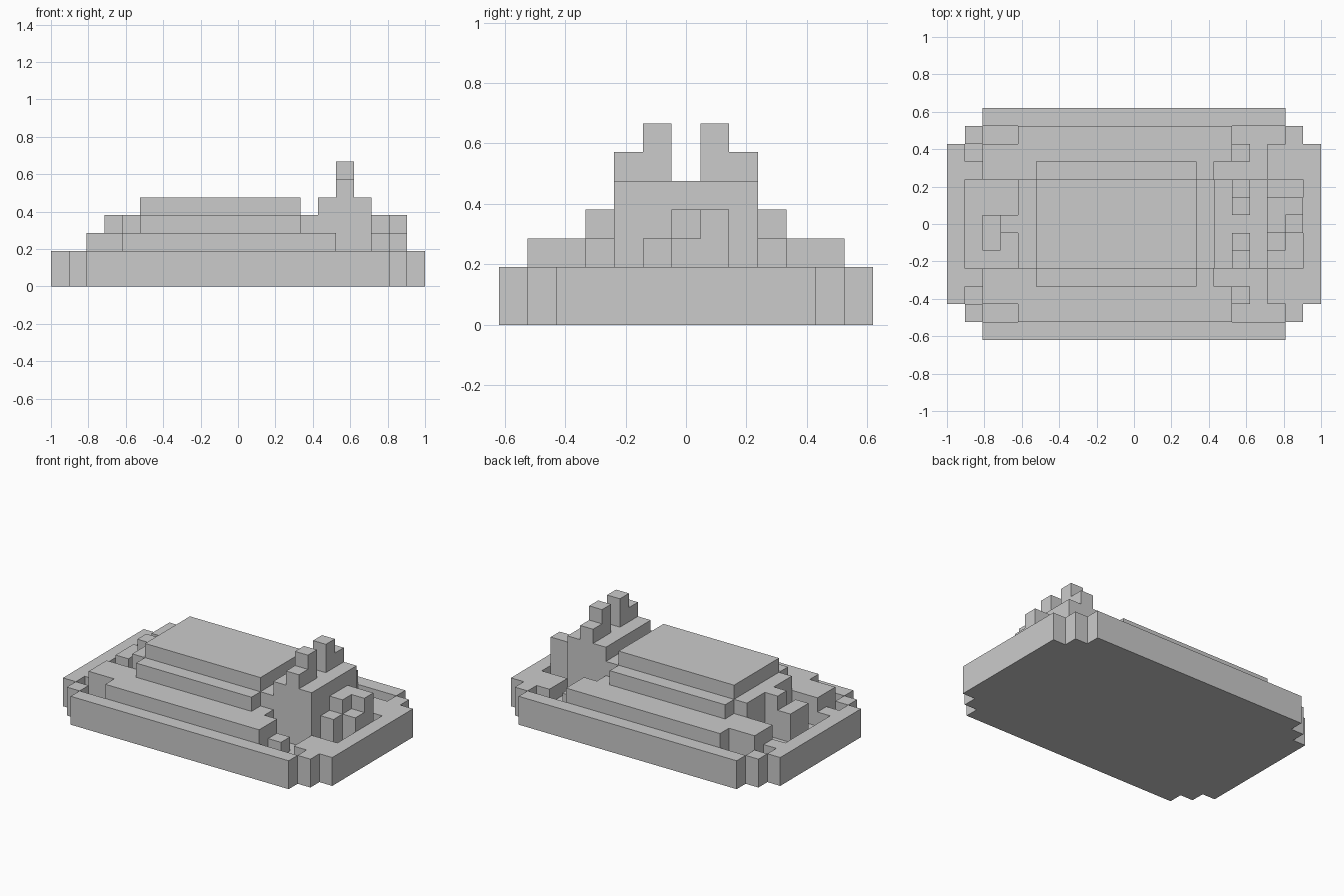
import bpy, bmesh, math

if "Cube" in bpy.data.objects:
    bpy.data.objects.remove(bpy.data.objects["Cube"])

U = 2 / 21            # block size: the model is 21 x 13 x 7 blocks
NX, NY = 21, 13
cells = {}            # (i, j) -> (part name, height in blocks)


def paint(part, x0, x1, y0, y1, h, mirror=False):
    """Raise a rectangle of block columns to height h for the named part."""
    for i in range(x0, x1):
        for j in range(y0, y1):
            cells[i, j] = (part, h)
            if mirror:
                cells[i, NY - 1 - j] = (part, h)


def height(i, j):
    return cells.get((i, j), ("", 0))[1]


# rimmed base with stepped corners
paint("base", 2, 19, 0, 13, 2)
paint("base", 1, 20, 1, 12, 2)
paint("base", 0, 21, 2, 11, 2)

# sunken pool around the body
paint("pool", 15, 18, 3, 4, 1, True)
paint("pool", 16, 18, 2, 3, 1, True)
paint("pool", 16, 19, 1, 2, 1, True)
paint("pool", 2, 4, 1, 2, 1, True)
paint("pool", 1, 2, 2, 3, 1, True)
paint("pool", 1, 20, 4, 9, 1)

# front steps beside the head
paint("front_step", 16, 17, 2, 3, 2, True)

# body tiers
paint("body_lower", 4, 16, 1, 3, 3, True)
paint("body_lower", 4, 15, 3, 4, 3, True)
paint("body_lower", 2, 4, 2, 4, 3, True)
paint("body_middle", 5, 14, 3, 10, 4)
paint("body_middle", 4, 15, 4, 9, 4)
paint("body_top", 5, 14, 4, 9, 5)

# tail
paint("tail", 2, 3, 5, 7, 3)
paint("tail", 3, 4, 6, 7, 4)

# head with two stepped horns
paint("head", 15, 18, 4, 9, 5)
paint("horn", 16, 17, 4, 5, 6, True)
paint("horn", 16, 17, 5, 6, 7, True)

# blocks in front of the head
paint("snout", 18, 19, 5, 6, 3)
paint("snout", 18, 19, 6, 8, 4)
paint("snout", 19, 20, 6, 7, 3)
paint("snout", 19, 20, 7, 8, 4)


def build(part):
    """Make the exposed faces of one part, merged into flat faces."""
    bm = bmesh.new()

    def quad(*pts):
        bm.faces.new([bm.verts.new(((x - NX / 2) * U, (y - NY / 2) * U, z * U))
                      for x, y, z in pts])

    for (i, j), (name, h) in cells.items():
        # flat underside belongs to the base
        if part == "base":
            quad((i, j, 0), (i, j + 1, 0), (i + 1, j + 1, 0), (i + 1, j, 0))
        if name != part:
            continue
        quad((i, j, h), (i + 1, j, h), (i + 1, j + 1, h), (i, j + 1, h))
        sides = (((0, -1), (i, j), (i + 1, j)),
                 ((1, 0), (i + 1, j), (i + 1, j + 1)),
                 ((0, 1), (i + 1, j + 1), (i, j + 1)),
                 ((-1, 0), (i, j + 1), (i, j)))
        for (di, dj), a, b in sides:
            for z in range(height(i + di, j + dj), h):
                quad((*a, z), (*b, z), (*b, z + 1), (*a, z + 1))
    bmesh.ops.remove_doubles(bm, verts=bm.verts[:], dist=1e-4)
    bmesh.ops.dissolve_limit(bm, angle_limit=math.radians(1),
                             verts=bm.verts[:], edges=bm.edges[:])
    mesh = bpy.data.meshes.new(part)
    bm.to_mesh(mesh)
    bm.free()
    bpy.context.collection.objects.link(bpy.data.objects.new(part, mesh))


for part in sorted({name for name, _ in cells.values()}):
    build(part)
